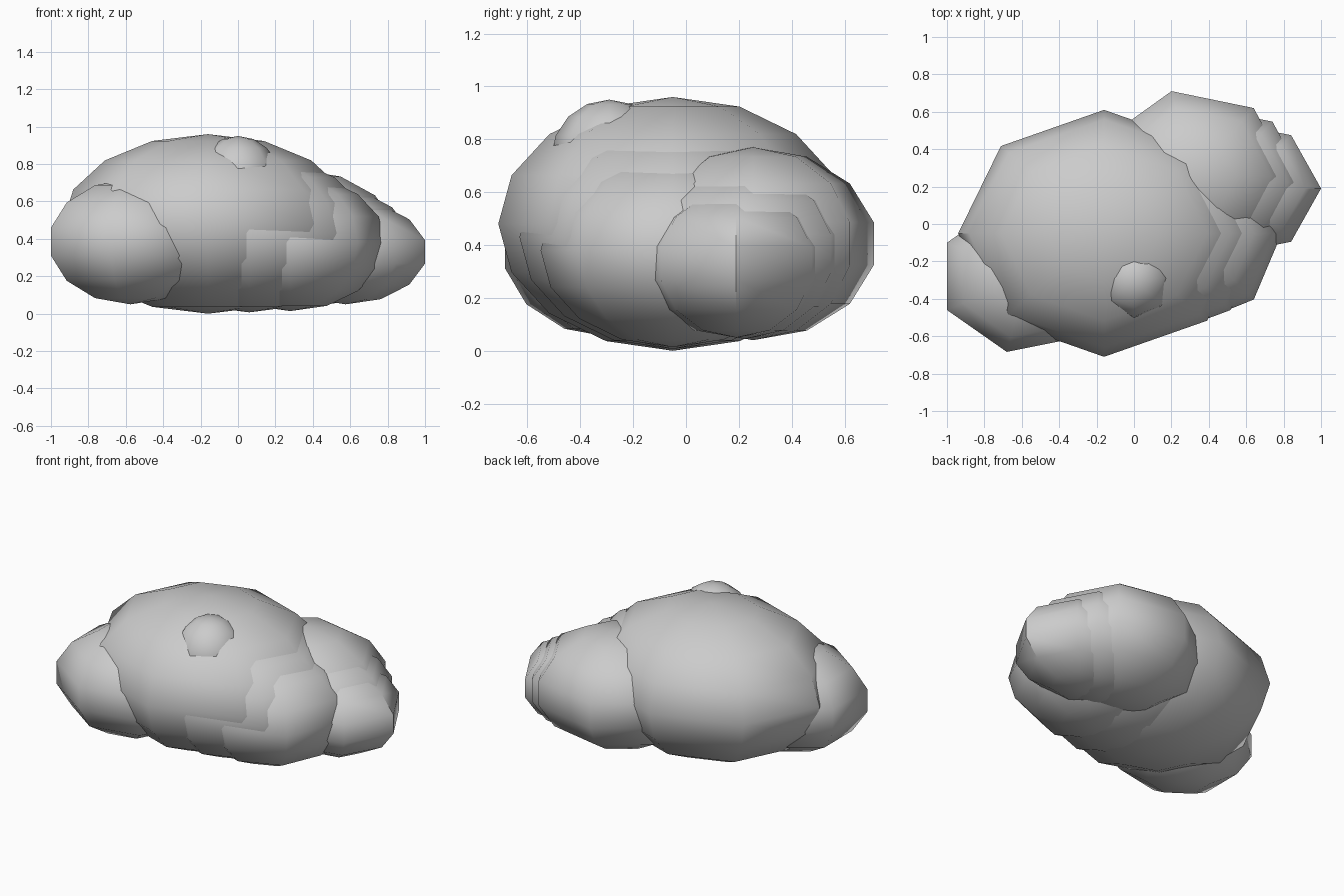
import bpy, bmesh, math
from mathutils import Matrix

if "Cube" in bpy.data.objects:
    bpy.data.objects.remove(bpy.data.objects["Cube"])


def lump(name, sides, centre, radii):
    """Low-poly ellipsoid with one column of vertices facing +x."""
    bm = bmesh.new()
    bmesh.ops.create_uvsphere(bm, u_segments=sides, v_segments=sides, radius=1)
    v = max(bm.verts, key=lambda p: p.co.xy.length)
    turn = Matrix.Rotation(-math.atan2(v.co.y, v.co.x), 4, 'Z')
    bm.transform(Matrix.Translation(centre) @ Matrix.Diagonal((*radii, 1)) @ turn)
    mesh = bpy.data.meshes.new(name)
    bm.to_mesh(mesh)
    bm.free()
    ob = bpy.data.objects.new(name, mesh)
    bpy.context.collection.objects.link(ob)
    bpy.ops.object.select_all(action='DESELECT')
    ob.select_set(True)
    bpy.context.view_layer.objects.active = ob
    bpy.ops.object.shade_smooth_by_angle(angle=math.radians(48))
    return ob


def halfway(a, b):
    return tuple((p + q) / 2 for p, q in zip(a, b))


# centre and radii of the large lumps
main = ((-0.16, -0.05, 0.48), (0.78, 0.66, 0.48))
front = ((0.28, -0.05, 0.38), (0.51, 0.50, 0.366))
back = ((0.316, 0.254, 0.405), (0.533, 0.48, 0.365))
tip = ((0.575, 0.19, 0.33), (0.436, 0.374, 0.28))

# large body stepping down to the front right lump
lump("main_lump", 8, *main)
lump("front_step", 8, *map(halfway, main, front))
lump("front_lump", 8, *front)

# back right lump stepping down to the tip
lump("back_lump", 7, *back)
lump("tip_step", 7, *map(halfway, back, tip))
lump("tip_lump", 7, *tip)

# left lump and the small bump on top
lump("left_lump", 7, (-0.575, -0.28, 0.385), (0.484, 0.425, 0.335))
lump("top_bump", 8, (0.0, -0.29, 0.73), (0.22, 0.22, 0.22))
